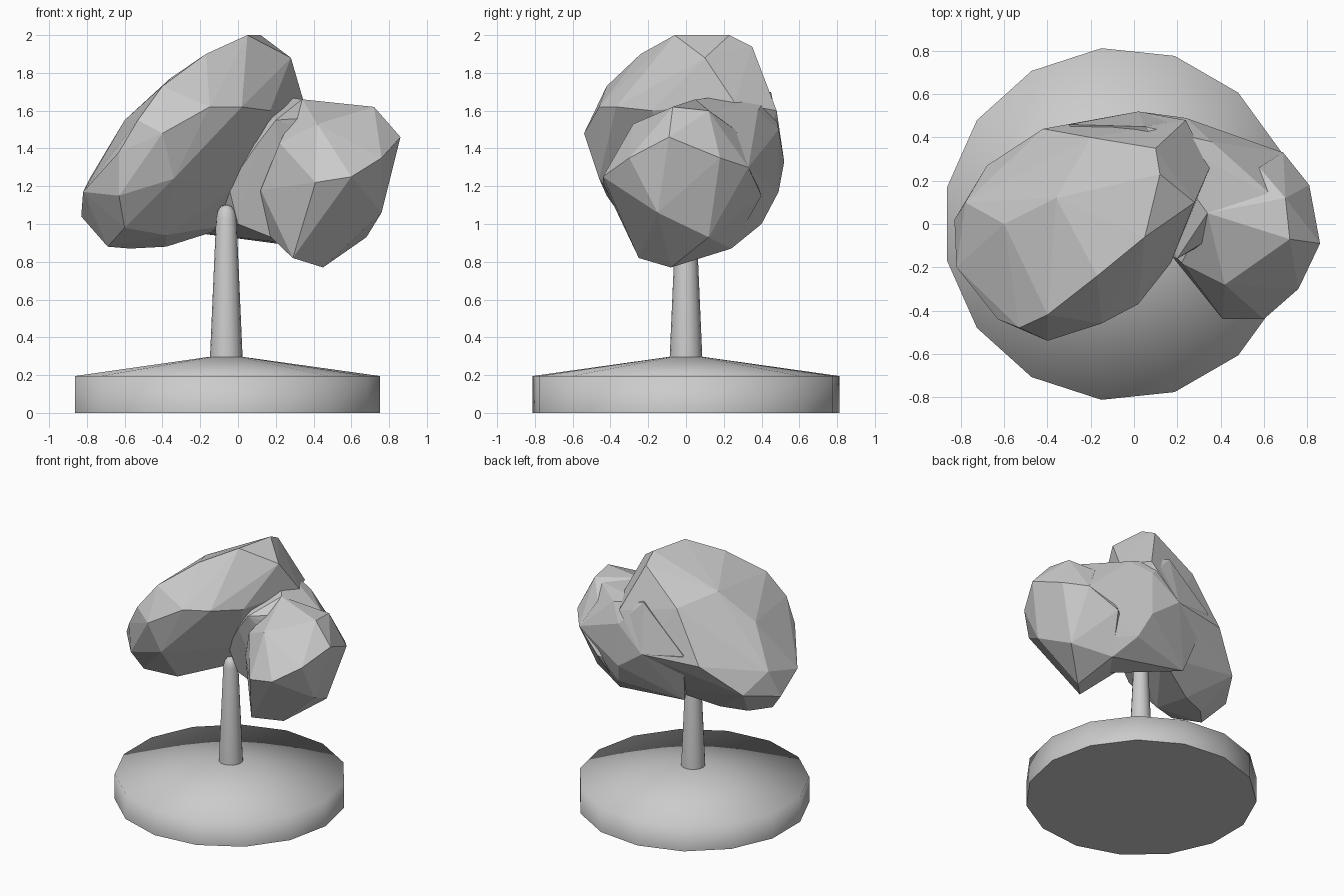
import bpy, bmesh, math

CX = -0.065  # trunk and base axis


def lathe(name, profile, sides, cx, angle):
    """Solid of revolution from (radius, z) rings, smooth below the angle."""
    bm = bmesh.new()
    rings = []
    for r, z in profile:
        rings.append([bm.verts.new((cx + r * math.cos(math.tau * i / sides),
                                    r * math.sin(math.tau * i / sides), z))
                      for i in range(sides)])
    for a, b in zip(rings, rings[1:]):
        for i in range(sides):
            j = (i + 1) % sides
            bm.faces.new((a[i], a[j], b[j], b[i]))
    bm.faces.new(rings[0][::-1])
    bm.faces.new(rings[-1])
    obj = finish(name, bm)
    bpy.ops.object.shade_smooth_by_angle(angle=math.radians(angle))
    return obj


def finish(name, bm):
    bmesh.ops.recalc_face_normals(bm, faces=bm.faces[:])
    me = bpy.data.meshes.new(name)
    bm.to_mesh(me)
    bm.free()
    obj = bpy.data.objects.new(name, me)
    bpy.context.collection.objects.link(obj)
    bpy.ops.object.select_all(action='DESELECT')
    obj.select_set(True)
    bpy.context.view_layer.objects.active = obj
    return obj


def lobe(name, points):
    """Faceted foliage clump: convex hull of a few corner points."""
    bm = bmesh.new()
    for p in points:
        bm.verts.new(p)
    bmesh.ops.convex_hull(bm, input=bm.verts[:])
    loose = [v for v in bm.verts if not v.link_faces]
    bmesh.ops.delete(bm, geom=loose, context='VERTS')
    return finish(name, bm)


# Ground disc with a shallow conical top
lathe("ground_disc", [(0.817, 0), (0.817, 0.195), (0.088, 0.297)], 15, CX, 86)

# Tapered trunk with a rounded tip
lathe("trunk", [(0.087, 0.28), (0.054, 1.03), (0.045, 1.07),
                (0.027, 1.095), (0.008, 1.1)], 16, CX + 0.003, 50)

# Large clump: low left end, bulging front, peak and back
canopy = lobe("canopy", [
    (-0.83, 0.02, 1.04), (-0.82, -0.2, 1.17), (-0.78, 0.1, 1.25),
    (-0.69, -0.08, 0.88), (-0.57, 0.05, 0.87), (-0.38, 0.12, 0.88),
    (-0.63, -0.42, 1.15), (-0.6, -0.3, 0.98), (-0.68, 0.27, 1.1),
    (-0.6, 0.0, 1.55), (-0.63, -0.44, 1.38), (-0.53, -0.48, 1.55),
    (-0.4, -0.54, 1.48), (-0.15, -0.46, 1.62), (-0.4, -0.42, 1.73),
    (-0.17, -0.24, 1.9), (-0.36, 0.12, 1.77), (0.05, -0.06, 2.0),
    (0.12, 0.23, 2.0), (0.28, 0.1, 1.88), (0.1, 0.35, 1.94),
    (0.02, -0.37, 1.62), (0.17, -0.18, 1.6), (-0.42, 0.44, 1.32),
    (0.02, 0.52, 1.33), (0.24, 0.48, 1.6), (0.0, 0.3, 1.0),
    (0.0, -0.02, 1.2), (-0.34, -0.46, 1.24), (-0.28, -0.46, 1.4),
    (-0.38, -0.2, 0.94), (0.35, 0.26, 1.64), (-0.2, 0.4, 1.7)])

# Right clump, drooping to the lower right
right = lobe("canopy_right_clump", [
    (0.45, -0.08, 0.77), (0.29, -0.25, 0.82), (0.68, 0.12, 0.93),
    (0.76, -0.15, 1.06), (0.86, -0.09, 1.46), (0.81, 0.18, 1.35),
    (0.76, -0.3, 1.35), (0.72, -0.07, 1.62), (0.7, 0.12, 1.6),
    (0.5, -0.05, 1.61), (0.6, -0.44, 1.25), (0.41, -0.44, 1.22),
    (0.42, -0.28, 1.53), (0.22, -0.18, 1.43), (0.12, -0.08, 1.18),
    (0.69, 0.33, 1.3), (0.48, 0.4, 1.15), (0.34, 0.05, 1.66),
    (0.58, 0.26, 1.5), (0.1, 0.15, 1.0), (0.4, 0.24, 0.87)])

# Back bridge joining the two clumps behind the trunk
bridge = lobe("canopy_back_bridge", [
    (-0.3, 0.46, 1.38), (0.02, 0.52, 1.33), (0.24, 0.49, 1.5),
    (0.69, 0.33, 1.3), (0.36, 0.38, 1.6), (0.05, 0.45, 1.7),
    (0.24, 0.49, 1.17), (0.3, 0.4, 1.0), (-0.2, 0.3, 0.95),
    (0.0, 0.0, 1.0), (0.25, 0.0, 0.9), (-0.05, -0.05, 1.2),
    (0.1, -0.14, 1.42), (0.3, -0.1, 1.42), (0.34, 0.05, 1.66),
    (0.2, -0.16, 1.55), (0.65, 0.12, 1.58), (0.68, 0.14, 0.97),
    (0.4, 0.24, 0.87), (0.8, 0.18, 1.34)])

# Fuse the clumps into one faceted crown
for part in (right, bridge):
    mod = canopy.modifiers.new("fuse", 'BOOLEAN')
    mod.operation = 'UNION'
    mod.solver = 'EXACT'
    mod.object = part
    bpy.context.view_layer.objects.active = canopy
    bpy.ops.object.modifier_apply(modifier=mod.name)
    bpy.data.objects.remove(part)
